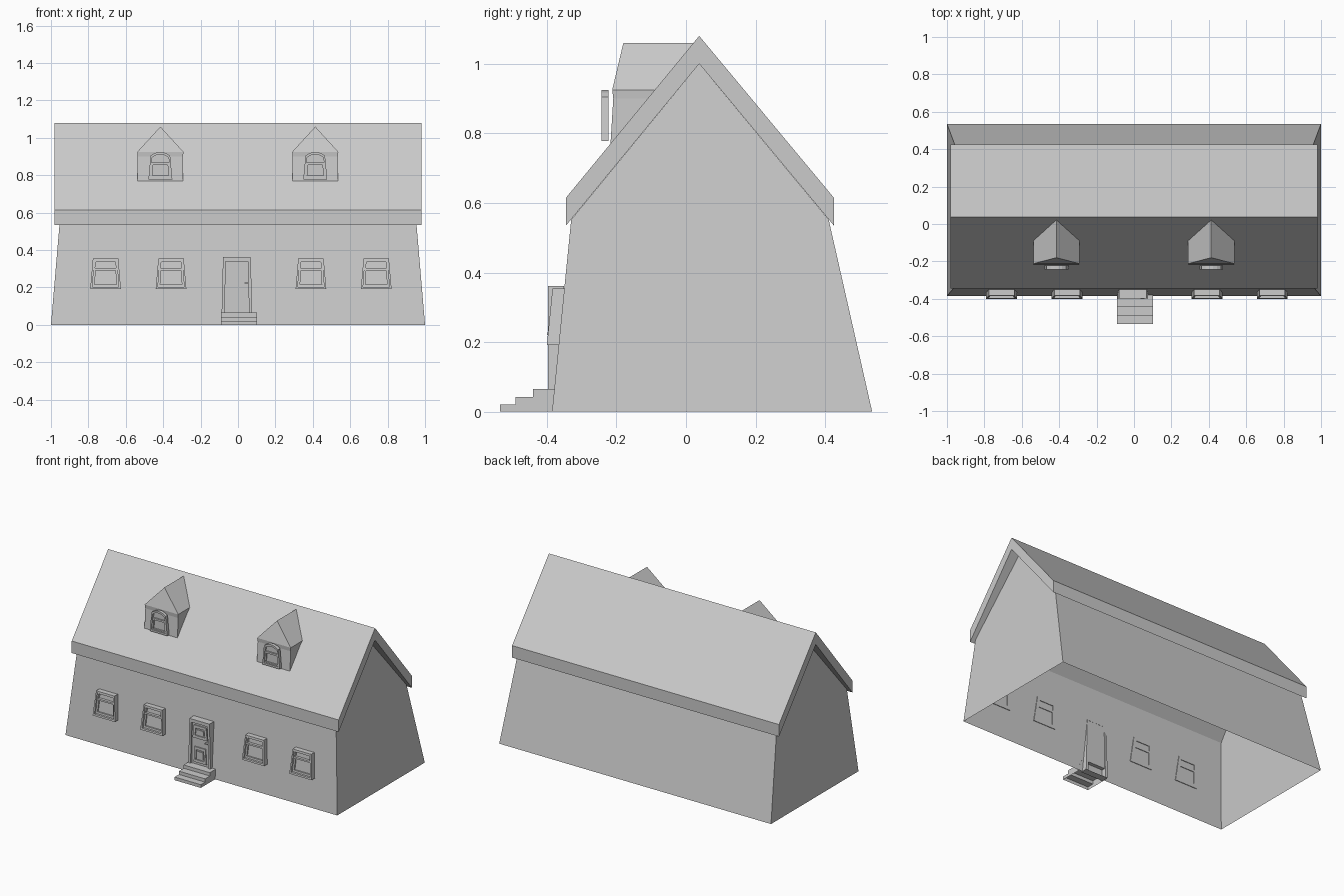
import bpy, bmesh

if "Cube" in bpy.data.objects:
    bpy.data.objects.remove(bpy.data.objects["Cube"])

def mesh(name, verts, faces):
    me = bpy.data.meshes.new(name)
    bm = bmesh.new()
    vs = [bm.verts.new(v) for v in verts]
    for f in faces:
        bm.faces.new([vs[i] for i in f])
    bmesh.ops.recalc_face_normals(bm, faces=bm.faces)
    bm.to_mesh(me)
    bm.free()
    ob = bpy.data.objects.new(name, me)
    bpy.context.collection.objects.link(ob)
    return ob

def wall_y(z):
    return -0.385 + 0.1 * z

def roof_y(z):
    return -0.345 + (z - 0.615) * 0.383 / 0.465

def slab(name, outline, front, back):
    """Solid panel from an (x, z) outline; front and back give y at height z."""
    n = len(outline)
    verts = [(x, f(z), z) for f in (front, back) for x, z in outline]
    faces = [range(n), range(n, 2 * n)]
    faces += [(i, (i + 1) % n, (i + 1) % n + n, i + n) for i in range(n)]
    return mesh(name, verts, faces)

def ring(name, outer, inner, front, back):
    """Picture-frame solid between two outlines of equal length."""
    n = len(outer)
    verts = [(x, f(z), z) for f in (front, back) for o in (outer, inner) for x, z in o]
    faces = []
    for i in range(n):
        j = (i + 1) % n
        for a, b in ((0, n), (2 * n, 3 * n), (0, 2 * n), (n, 3 * n)):
            faces.append((i + a, j + a, j + b, i + b))
    return mesh(name, verts, faces)

def trap(cx, wb, wt, z0, z1):
    """Trapezoid: half widths at bottom and top."""
    return [(cx - wb, z0), (cx + wb, z0), (cx + wt, z1), (cx - wt, z1)]

def off(d):
    return lambda z: wall_y(z) - d

def flat(y):
    return lambda z: y

# Walls: tapered shell, open underneath
def level(z, y0, y1):
    x = 1 - 0.085 * z
    return [(-x, y0, z), (x, y0, z), (x, y1, z), (-x, y1, z)]

walls = level(0, -0.385, 0.535) + level(0.552, -0.33, 0.41)
walls += [(-0.915, 0.038, 1.0), (0.915, 0.038, 1.0)]
mesh("walls", walls, [(0, 1, 5, 4), (2, 3, 7, 6), (1, 2, 6, 9, 5), (3, 0, 4, 8, 7)])

# Main roof: thick chevron
prof = [(-0.345, 0.535), (-0.345, 0.615), (0.038, 1.08),
        (0.425, 0.615), (0.425, 0.535), (0.038, 1.0)]
mesh("roof", [(x, y, z) for x in (-0.982, 0.982) for y, z in prof],
     [(0, 1, 2, 5), (2, 3, 4, 5), (6, 7, 8, 11), (8, 9, 10, 11)]
     + [(i, (i + 1) % 6, (i + 1) % 6 + 6, i + 6) for i in range(6)])

# Ground floor sash windows
for cx in (-0.708, -0.358, 0.39, 0.739):
    ring("window_frame", trap(cx, 0.082, 0.068, 0.192, 0.354),
         trap(cx, 0.07, 0.06, 0.204, 0.344), off(0.034), off(-0.004))
    ring("upper_sash", trap(cx, 0.065, 0.06, 0.294, 0.344),
         trap(cx, 0.056, 0.052, 0.304, 0.336), off(0.028), off(-0.004))
    ring("lower_sash", trap(cx, 0.07, 0.063, 0.204, 0.302),
         trap(cx, 0.058, 0.053, 0.216, 0.292), off(0.02), off(-0.004))
    slab("window_glass", trap(cx, 0.07, 0.06, 0.204, 0.344), off(0.01), off(0.006))

# Front door
dx = -0.006
slab("door", trap(dx, 0.066, 0.06, 0.06, 0.34), flat(-0.385), flat(-0.355))
outer = [(dx - 0.083, 0.0), (dx - 0.074, 0.362), (dx + 0.074, 0.362), (dx + 0.083, 0.0)]
inner = [(dx - 0.066, 0.0), (dx - 0.06, 0.34), (dx + 0.06, 0.34), (dx + 0.066, 0.0)]
ring("door_frame", outer, inner, flat(-0.397), flat(-0.35))
for wb, wt, z0, z1 in ((0.054, 0.045, 0.24, 0.325), (0.046, 0.04, 0.08, 0.182)):
    ring("door_panel_frame", trap(dx, wb, wt, z0, z1),
         trap(dx, wb * 0.68, wt * 0.68, z0 + 0.018, z1 - 0.018), flat(-0.392), flat(-0.384))
    slab("door_panel", trap(dx, wb * 0.5, wt * 0.5, z0 + 0.028, z1 - 0.028),
         flat(-0.39), flat(-0.384))
slab("door_handle", trap(0.046, 0.011, 0.011, 0.221, 0.228), flat(-0.4), flat(-0.384))

# Doorsteps: stair profile, open underneath
st = [(-0.535, 0), (-0.535, 0.021), (-0.49, 0.021), (-0.49, 0.043),
      (-0.44, 0.043), (-0.44, 0.065), (-0.378, 0.065), (-0.385, 0)]
mesh("doorsteps", [(x, y, z) for x in (-0.092, 0.101) for y, z in st],
     [range(8), range(8, 16)] + [(i, i + 1, i + 9, i + 8) for i in range(6)])

# Dormers with arched windows
for cx in (-0.415, 0.413):
    w = 0.121
    v = []
    for s in (-w, w):
        v += [(cx + s, -0.217, 0.77), (cx + s, -0.209, 0.9), (cx + s * 1.02, -0.212, 0.925),
              (cx + s * 1.02, roof_y(0.925), 0.925), (cx + s, roof_y(0.9), 0.9)]
    v += [(cx, -0.18, 1.06), (cx, roof_y(1.06), 1.06)]
    mesh("dormer", v, [(0, 1, 6, 5), (1, 2, 7, 6), (2, 10, 7),
                       (0, 4, 1), (1, 4, 3, 2), (5, 6, 9), (6, 7, 8, 9),
                       (2, 3, 11, 10), (7, 10, 11, 8)])

    def arch(wb, wt, z0, z1, rise):
        top = [(cx + wt * t, z1 + rise * (1 - t * t)) for t in (1, 0.6, 0.2, -0.2, -0.6, -1)]
        return [(cx - wb, z0), (cx + wb, z0)] + top

    ring("dormer_window_frame", arch(0.064, 0.052, 0.778, 0.905, 0.02),
         arch(0.053, 0.044, 0.79, 0.895, 0.017), flat(-0.243), flat(-0.222))
    ring("dormer_sash", trap(cx, 0.056, 0.051, 0.786, 0.868),
         trap(cx, 0.043, 0.039, 0.798, 0.856), flat(-0.238), flat(-0.222))
    slab("dormer_glass", arch(0.055, 0.046, 0.79, 0.897, 0.017), flat(-0.228), flat(-0.223))
